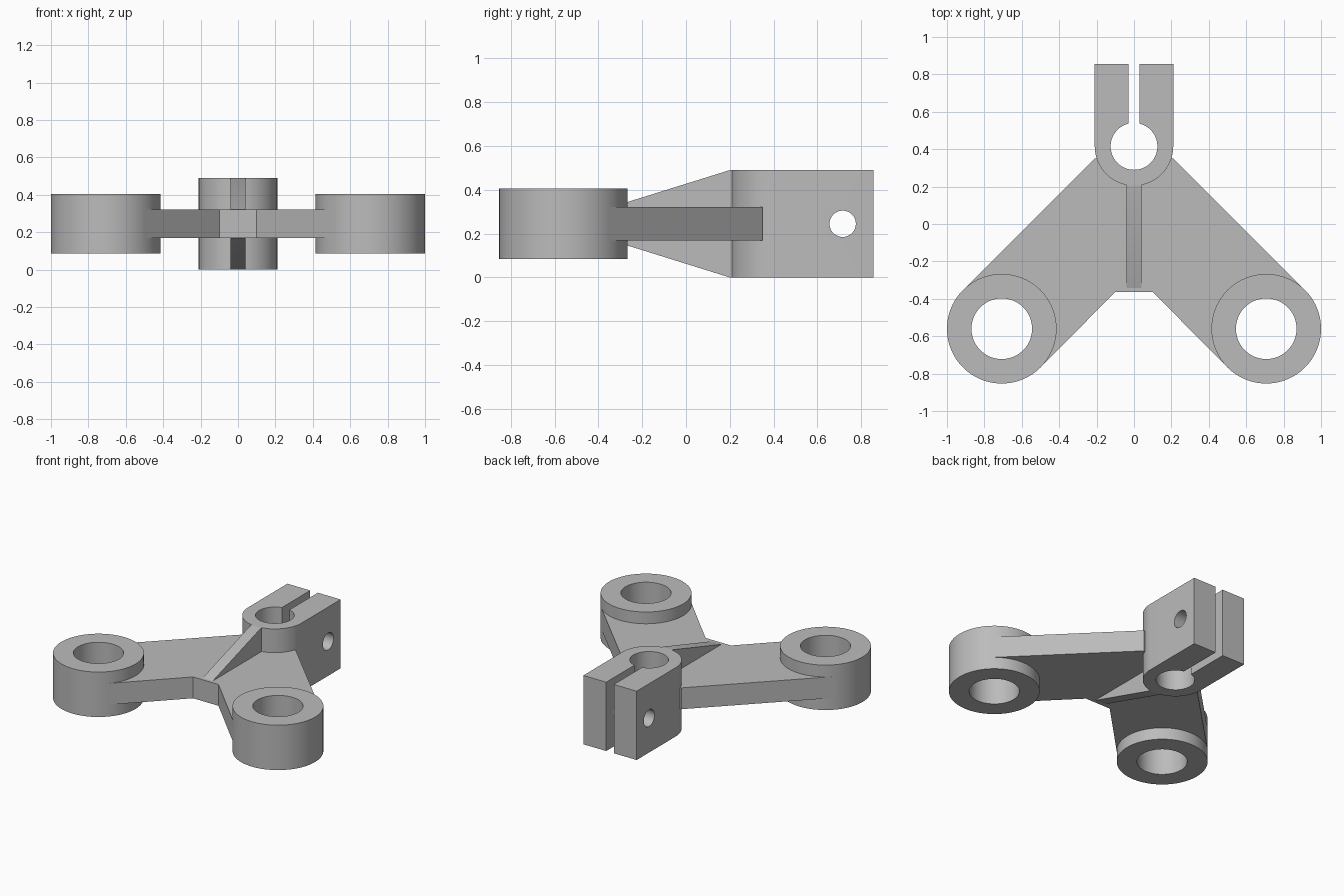
import bpy, bmesh
from math import sin, cos, pi, sqrt, asin
from mathutils import Matrix, Vector

if "Cube" in bpy.data.objects:
    bpy.data.objects.remove(bpy.data.objects["Cube"])

grey = bpy.data.materials.new("plain grey")
grey.use_nodes = True
colour = (0.5, 0.5, 0.5, 1)
grey.diffuse_color = colour
grey.node_tree.nodes["Principled BSDF"].inputs["Base Color"].default_value = colour

MID = 0.245                       # height of the symmetry plane
BOSS_X, BOSS_Y, BOSS_R, BORE_R = 0.707, -0.56, 0.293, 0.162
CLAMP_Y, CLAMP_R, CLAMP_BORE, SLOT = 0.415, 0.21, 0.125, 0.03
CLAMP_END = 0.855


def arc(cx, cy, r, a0, a1, n=48):
    return [(cx + r * cos(a0 + (a1 - a0) * i / n),
             cy + r * sin(a0 + (a1 - a0) * i / n)) for i in range(n + 1)]


def circle(cx, cy, r):
    return arc(cx, cy, r, 0, 2 * pi, 96)[:-1]


def prism(name, outline, half, axis="Z"):
    """Extrude an outline both ways: XY about mid height, or YZ about x = 0."""
    bm = bmesh.new()
    if axis == "Z":
        pts, step = [(a, b, MID - half) for a, b in outline], Vector((0, 0, 2 * half))
    else:
        pts, step = [(-half, a, b) for a, b in outline], Vector((2 * half, 0, 0))
    face = bm.faces.new([bm.verts.new(p) for p in pts])
    top = bmesh.ops.extrude_face_region(bm, geom=[face])["geom"]
    bmesh.ops.translate(bm, vec=step, verts=[v for v in top if isinstance(v, bmesh.types.BMVert)])
    bmesh.ops.recalc_face_normals(bm, faces=bm.faces)
    mesh = bpy.data.meshes.new(name)
    bm.to_mesh(mesh)
    bm.free()
    mesh.materials.append(grey)
    obj = bpy.data.objects.new(name, mesh)
    bpy.context.collection.objects.link(obj)
    return obj


def select(obj):
    bpy.ops.object.select_all(action="DESELECT")
    obj.select_set(True)
    bpy.context.view_layer.objects.active = obj


def cut(obj, outline, half=1, axis="Z"):
    cutter = prism("cutter", outline, half, axis)
    cutter.hide_render = True
    mod = obj.modifiers.new("cut", "BOOLEAN")
    mod.operation, mod.solver, mod.object = "DIFFERENCE", "EXACT", cutter
    select(obj)
    bpy.ops.object.modifier_apply(modifier=mod.name)
    bpy.data.objects.remove(cutter)


# V-shaped web, its arms tangent to the bosses
t = BOSS_R * sqrt(0.5)
half_web = [(CLAMP_R, 0.35), (BOSS_X + t, BOSS_Y + t), (BOSS_X - t, BOSS_Y - t), (0.1, -0.363)]
web = prism("web", half_web + [(-x, y) for x, y in reversed(half_web)], 0.076)
for side in (-1, 1):
    cut(web, circle(side * BOSS_X, BOSS_Y, 0.23))
cut(web, circle(0, CLAMP_Y, 0.17))

# Bored bosses at the arm ends
parts = [web]
for name, side in (("left_boss", 1), ("right_boss", -1)):
    boss = prism(name, circle(side * BOSS_X, BOSS_Y, BOSS_R), 0.16)
    cut(boss, circle(side * BOSS_X, BOSS_Y, BORE_R))
    parts.append(boss)

# Split clamp with bore, slot and cross hole for the bolt
a = asin(SLOT / CLAMP_BORE)
outline = arc(0, CLAMP_Y, CLAMP_R, pi, 2 * pi)
outline += [(CLAMP_R, CLAMP_END), (SLOT, CLAMP_END)]
outline += arc(0, CLAMP_Y, CLAMP_BORE, pi / 2 - a, -3 * pi / 2 + a, 80)
outline += [(-SLOT, CLAMP_END), (-CLAMP_R, CLAMP_END)]
clamp = prism("split_clamp", outline, MID)
cut(clamp, circle(0.715, MID, 0.06), axis="X")
parts.append(clamp)

# Tapered rib above and below the web
rib = [(0.21, 2 * MID), (0.2, 2 * MID), (-0.345, 0.32)]
parts.append(prism("rib", rib + [(y, 2 * MID - z) for y, z in reversed(rib)], 0.04, "X"))

for part in parts:
    select(part)
    bpy.ops.object.shade_smooth_by_angle(angle=pi / 6)
